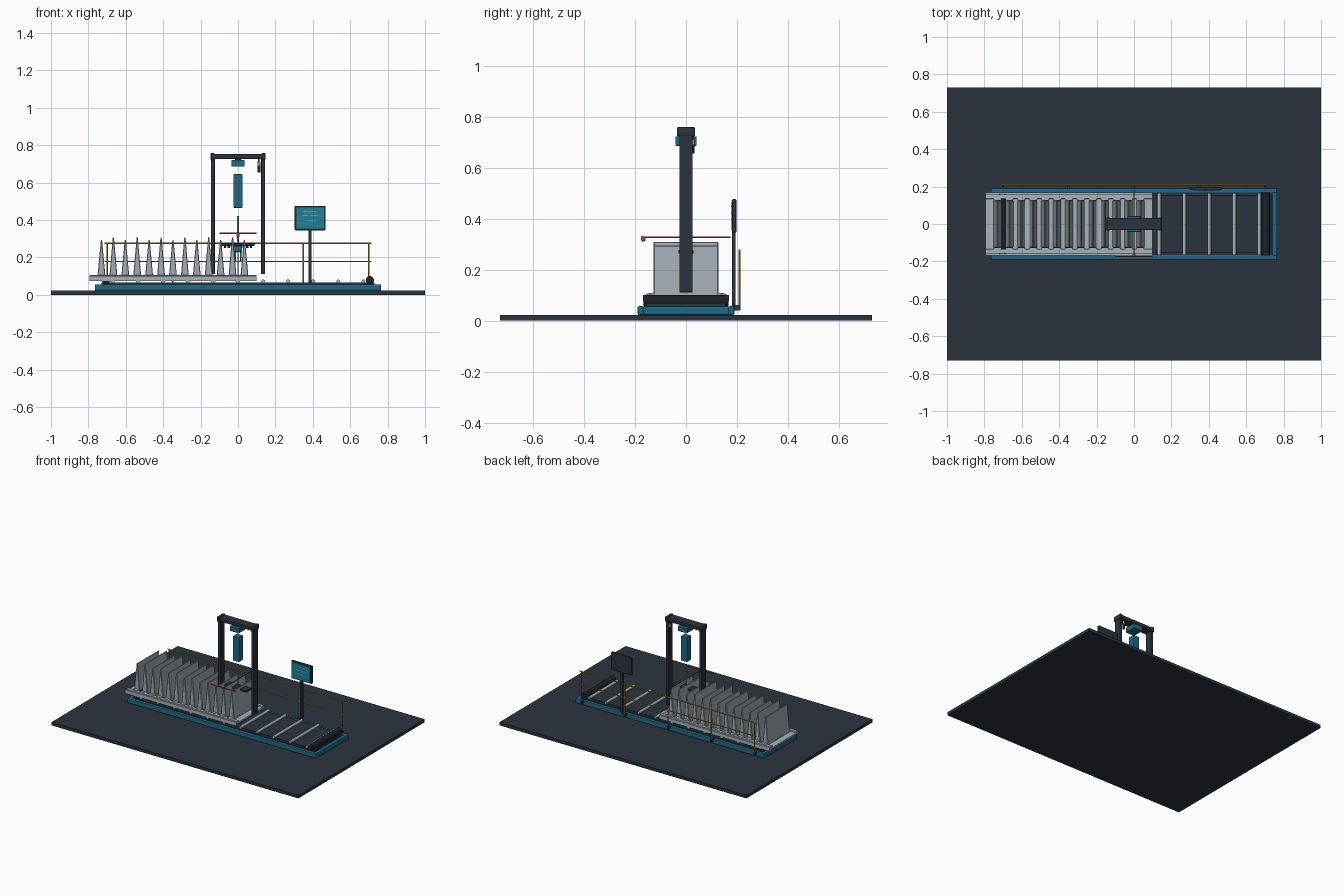
import bpy, bmesh
from math import radians, pi

if "Cube" in bpy.data.objects:
    bpy.data.objects.remove(bpy.data.objects["Cube"])


def mat(name, r, g, b):
    m = bpy.data.materials.new(name)
    m.diffuse_color = (r, g, b, 1)
    m.use_nodes = True
    m.node_tree.nodes["Principled BSDF"].inputs["Base Color"].default_value = m.diffuse_color
    return m


DARK = mat("charcoal", .024, .034, .048)
BLACK = mat("rubber", .012, .016, .02)
TEAL = mat("teal", .015, .14, .24)
SCREEN = mat("screen_teal", .015, .22, .3)
GLOW = mat("pale_cyan", .2, .6, .65)
STEEL = mat("steel", .38, .45, .5)
PANEL = mat("panel_grey", .36, .42, .46)
ORANGE = mat("orange", .5, .09, .03)
YELLOW = mat("yellow", .5, .33, .03)
GREEN = mat("green", .3, .5, .05)


def finish(o, name, m):
    o.name = name
    o.data.materials.append(m)
    return o


def box(name, x, y, z, m, bevel=0):
    """Box from (min, max) ranges."""
    bpy.ops.mesh.primitive_cube_add(size=1, location=[sum(r) / 2 for r in (x, y, z)])
    o = bpy.context.object
    o.scale = [r[1] - r[0] for r in (x, y, z)]
    bpy.ops.object.transform_apply(location=False, rotation=False, scale=True)
    if bevel:
        b = o.modifiers.new("bevel", 'BEVEL')
        b.width, b.segments = bevel, 2
    return finish(o, name, m)


def rod(name, loc, r, length, axis, m, sides=16):
    rot = {'x': (0, pi / 2, 0), 'y': (pi / 2, 0, 0), 'z': (0, 0, 0)}[axis]
    bpy.ops.mesh.primitive_cylinder_add(vertices=sides, radius=r, depth=length, location=loc, rotation=rot)
    bpy.ops.object.shade_smooth_by_angle(angle=radians(40))
    return finish(bpy.context.object, name, m)


def wedge(name, x, h):
    """Upright panel, thick at the foot and thin at the top."""
    bm = bmesh.new()
    bmesh.ops.create_cube(bm, size=1)
    for v in bm.verts:
        top = v.co.z > 0
        v.co.x = (1 if v.co.x > 0 else -1) * (.003 if top else .021)
        v.co.y = (1 if v.co.y > 0 else -1) * .127
        v.co.z = h if top else .1
    me = bpy.data.meshes.new(name)
    bm.to_mesh(me)
    bm.free()
    o = bpy.data.objects.new(name, me)
    o.location.x = x
    bpy.context.collection.objects.link(o)
    b = o.modifiers.new("bevel", 'BEVEL')
    b.width, b.segments = .003, 1
    return finish(o, name, PANEL)


# Floor slab, conveyor frame and belt
box("floor_slab", (-1, 1), (-.73, .73), (0, .022), DARK)
for s in (-1, 1):
    box("frame_side", (-.765, .765), sorted((s * .165, s * .19)), (.022, .056), TEAL, .005)
    box("frame_end", sorted((s * .738, s * .765)), (-.17, .17), (.022, .056), TEAL, .005)
    rod("end_drum", (s * .705, 0, .078), .022, .335, 'y', BLACK, 20)
box("conveyor_bed", (-.74, .74), (-.168, .168), (.022, .05), DARK)
box("belt", (-.73, .73), (-.155, .155), (.05, .066), DARK)
for i in range(11):
    rod("roller", (-.67 + i * .134, 0, .072), .01, .33, 'y', STEEL)

# Tray carried on the rollers
box("tray_plate", (-.795, .1), (-.165, .165), (.078, .092), STEEL, .003)
for s in (-1, 1):
    box("tray_rail", (-.795, .1), sorted((s * .135, s * .158)), (.092, .105), STEEL, .003)
    box("tray_lip", (-.795, .1), sorted((s * .16, s * .168)), (.074, .1), STEEL)

# Row of wedge panels standing on the tray
for i in range(13):
    x = -.73 + i * .0637
    wedge("panel", x, .294 + .007 * (i * 2 % 4))
    box("panel_foot", (x - .02, x + .02), (-.145, .145), (.092, .107), STEEL)

# Gantry with posts and cross beam
for s in (-1, 1):
    box("gantry_post", (s * .134 - .01, s * .134 + .01), (-.026, .026), (.11, .74), DARK, .003)
    box("beam_cap", (s * .137 - .01, s * .137 + .01), (-.036, .036), (.722, .758), DARK, .005)
box("gantry_beam", (-.14, .14), (-.033, .033), (.727, .753), DARK, .003)
box("head_carriage", (-.036, .036), (-.042, .042), (.685, .722), TEAL, .003)
rod("carriage_neck", (0, 0, .725), .015, .02, 'z', DARK)
box("actuator_body", (-.025, .025), (-.024, .024), (.465, .645), TEAL, .004)
rod("actuator_rod", (0, 0, .33), .005, .18, 'z', STEEL)

# Gripper head
box("gripper_plate", (-.09, .09), (-.03, .03), (.262, .276), DARK, .004)
box("gripper_core", (-.022, .022), (-.02, .02), (.23, .264), TEAL, .002)
for s in (-1, 1):
    box("gripper_jaw", (s * .015 - .005, s * .015 + .005), (-.015, .015), (.18, .235), TEAL)
    for x in (.03, .05, .07):
        rod("suction_cup", (s * x, 0, .256), .006, .014, 'z', DARK, 12)

# Orange sensing bars
rod("sensor_bar", (0, -.172, .329), .004, .2, 'x', ORANGE, 8)
rod("sensor_beam", (0, 0, .326), .003, .35, 'y', ORANGE, 8)
bpy.ops.mesh.primitive_uv_sphere_add(segments=12, ring_count=8, radius=.009, location=(0, -.168, .318))
bpy.ops.object.shade_smooth_by_angle()
finish(bpy.context.object, "sensor_knob", ORANGE)

# Signal lamp hanging from the beam
rod("lamp_body", (.112, .026, .672), .008, .036, 'z', BLACK)
rod("lamp_green", (.112, .026, .696), .008, .012, 'z', GREEN)
rod("lamp_yellow", (.112, .026, .706), .008, .008, 'z', YELLOW)
rod("lamp_stem", (.112, .026, .72), .004, .024, 'z', BLACK)

# Control monitor on its stand
box("monitor_post", (.376, .394), (.18, .195), (.04, .36), DARK, .002)
box("monitor_case", (.303, .469), (.181, .198), (.345, .476), DARK, .005)
box("monitor_screen", (.312, .46), (.178, .184), (.355, .467), SCREEN)
for z, x0, x1 in ((.445, .35, .42), (.42, .345, .375), (.42, .385, .425), (.397, .36, .415)):
    box("screen_bar", (x0, x1), (.1765, .179), (z, z + .004), GLOW)

# Guard rail along the back
for i in range(5):
    rod("guard_post", (-.7 + i * .35, .209, .166), .004, .22, 'z', YELLOW, 8)
    box("guard_bracket", (-.706 + i * .35, -.694 + i * .35), (.185, .213), (.04, .06), DARK)
for z in (.275, .178):
    rod("guard_rail", (0, .209, z), .004, 1.43, 'x', YELLOW, 8)
